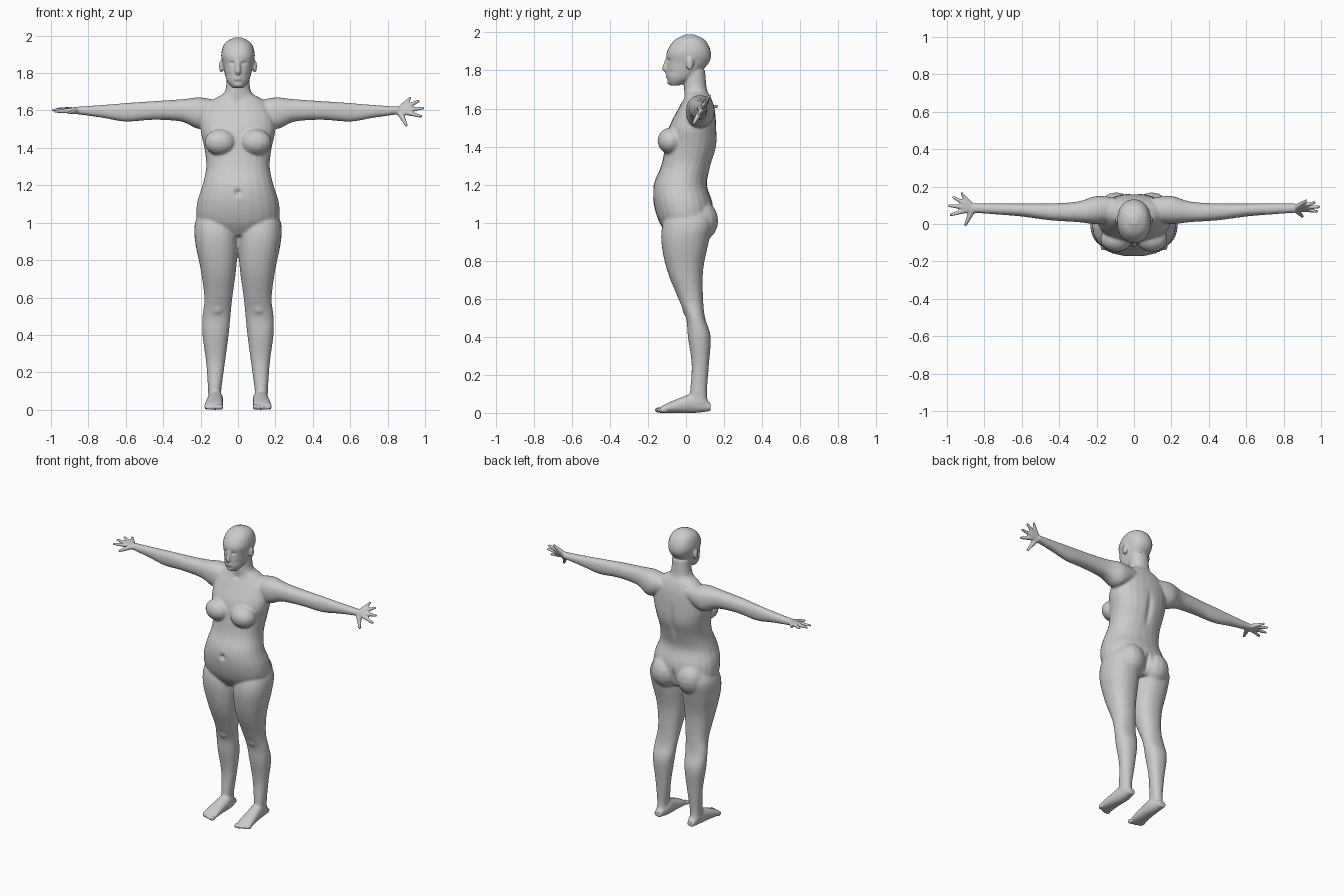
import bpy, bmesh
from math import cos, sin, pi, radians, copysign
from mathutils import Vector, Matrix

if "Cube" in bpy.data.objects:
    bpy.data.objects.remove(bpy.data.objects["Cube"])

grey = (.6, .6, .6, 1)
skin = bpy.data.materials.new("plain_grey")
skin.use_nodes = True
skin.diffuse_color = grey
skin.node_tree.nodes["Principled BSDF"].inputs["Base Color"].default_value = grey

bm = bmesh.new()
SIDES = 24
STEPS = 4


def smooth_path(rows):
    """Pass a smooth spline through the section rows."""
    rows = [Vector(row) for row in rows]
    padded = [rows[0]] + rows + [rows[-1]]
    path = []
    for before, start, end, after in zip(padded, padded[1:], padded[2:], padded[3:]):
        for step in range(STEPS):
            t = step / STEPS
            ease = t * t * (3 - 2 * t)
            leave = (end - before) / 2
            arrive = (after - start) / 2
            path.append(start.lerp(end, ease) + leave * t * (1 - t) ** 2 - arrive * t * t * (1 - t))
    return path + [rows[-1]]


def round_off(value):
    """Make an oval section slightly boxy."""
    return copysign(abs(value) ** .9, value)


def loft(rows, axis, side=1):
    """Each row is a position on the axis, then low and high of both cross directions."""
    rings = []
    for along, a_low, a_high, b_low, b_high in smooth_path(rows):
        ring = []
        for k in range(SIDES):
            turn = 2 * pi * k / SIDES
            a = (a_low + a_high) / 2 + (a_high - a_low) / 2 * round_off(cos(turn))
            b = (b_low + b_high) / 2 + (b_high - b_low) / 2 * round_off(sin(turn))
            x, y, z = {"x": (along, a, b), "y": (a, along, b), "z": (a, b, along)}[axis]
            ring.append(bm.verts.new((x * side, y, z)))
        rings.append(ring)
    faces = [bm.faces.new((low[k - 1], low[k], high[k], high[k - 1]))
             for low, high in zip(rings, rings[1:]) for k in range(SIDES)]
    faces += [bm.faces.new(rings[0]), bm.faces.new(rings[-1])]
    bmesh.ops.recalc_face_normals(bm, faces=faces)


def even_loft(rows, axis):
    """Loft a part that is the same on both sides of the middle."""
    loft([(along, -half, half, low, high) for along, half, low, high in rows], axis)


def ball(centre, size, side=1):
    x, y, z = centre
    place = Matrix.Translation((x * side, y, z)) @ Matrix.Diagonal((*size, 1))
    bmesh.ops.create_uvsphere(bm, u_segments=16, v_segments=10, radius=1, matrix=place)


def finger(base, tip, thick, thin):
    """A tapered rod with a round tip."""
    line = tip - base
    place = Matrix.Translation((base + tip) / 2) @ line.to_track_quat("Z", "Y").to_matrix().to_4x4()
    bmesh.ops.create_cone(bm, cap_ends=True, segments=12, radius1=thick, radius2=thin,
                          depth=line.length, matrix=place)
    ball(tip, [thin] * 3)


# Torso and neck
even_loft([(.93, .1, -.09, .1), (1, .21, -.14, .14), (1.1, .22, -.17, .14), (1.2, .19, -.17, .11),
           (1.3, .17, -.13, .13), (1.4, .18, -.11, .16), (1.5, .2, -.09, .16), (1.6, .18, -.04, .15),
           (1.66, .13, -.01, .13), (1.7, .07, -.01, .11), (1.8, .06, -.01, .1)], "z")

# Head, nose, lips and chin
even_loft([(1.72, .03, -.08, -.04), (1.76, .06, -.1, .04), (1.84, .08, -.1, .12), (1.9, .09, -.1, .13),
           (1.96, .07, -.06, .1), (1.99, .02, 0, .04)], "z")
even_loft([(1.79, .01, -.11, -.08), (1.81, .016, -.125, -.08), (1.87, .009, -.105, -.08)], "z")
for lip in (1.767, 1.778):
    ball((0, -.095, lip), (.023, .013, .006))
ball((0, -.084, 1.74), (.024, .015, .016))

for side in (-1, 1):
    # Ear, breast, buttock and kneecap
    ball((.09, .02, 1.835), (.011, .02, .034), side)
    ball((.095, -.08, 1.43), (.085, .07, .07), side)
    ball((.095, .07, 1.01), (.1, .1, .11), side)
    ball((.11, .01, .55), (.04, .03, .045), side)

    # Leg
    loft([(1.08, .04, .19, -.08, .11), (1, .01, .23, -.12, .14), (.9, 0, .23, -.13, .12),
          (.75, .01, .2, -.1, .09), (.6, .03, .18, -.04, .09), (.5, .04, .19, 0, .1),
          (.4, .05, .19, .01, .13), (.25, .07, .17, .03, .12), (.1, .09, .16, .02, .11),
          (.05, .09, .16, .02, .12)], "z", side)

    # Foot and toes
    loft([(.13, .1, .15, .01, .05), (.05, .08, .16, 0, .1), (-.03, .08, .17, 0, .08),
          (-.12, .08, .18, 0, .04), (-.14, .09, .17, 0, .02)], "y", side)
    for i in range(5):
        radius = .015 - i * .001
        ball((.09 + i * .02, -.145 + i * i * .002, radius), (radius * .8, radius * 1.3, radius), side)

    # Arm
    loft([(.1, .02, .14, 1.56, 1.65), (.2, 0, .15, 1.5, 1.67), (.3, .01, .12, 1.54, 1.66),
          (.45, .02, .11, 1.55, 1.65), (.6, .04, .11, 1.54, 1.64), (.72, .05, .11, 1.56, 1.63),
          (.86, .06, .11, 1.58, 1.62)], "x", side)

    # Hand: thumb and fingers fan out from the palm, with the left hand rolled thumb down
    roll = radians(60 if side > 0 else 8)
    palm = Vector((.86 * side, .085, 1.6))
    for angle, reach, thick in ((-66, .1, .02), (-17, .125, .018), (6, .13, .018),
                                (29, .12, .018), (52, .1, .018)):
        fan = radians(angle)
        spread = Vector((side * cos(fan), sin(fan) * cos(roll), sin(fan) * sin(roll)))
        finger(palm, palm + spread * reach, thick, .008)

# Fuse the parts into one skin
rough = bpy.data.meshes.new("body")
bm.to_mesh(rough)
bm.free()
body = bpy.data.objects.new("body", rough)
bpy.context.collection.objects.link(body)
fuse = body.modifiers.new("fuse", "REMESH")
fuse.mode = "VOXEL"
fuse.voxel_size = .0065
fused = bpy.data.meshes.new_from_object(body.evaluated_get(bpy.context.evaluated_depsgraph_get()))
body.modifiers.clear()
body.data = fused

# Soft dents: navel, spine, cleft, collar notch, eye sockets, eyelids and cheeks
dents = [((0, -.17, 1.16), (.025, .05, .025), .02), ((0, .16, 1.36), (.03, .06, .2), -.015),
         ((0, .15, 1), (.02, .08, .09), -.025), ((0, -.02, 1.65), (.025, .04, .02), .01)]
for side in (-1, 1):
    dents += [((side * .034, -.1, 1.853), (.024, .04, .013), .012),
              ((side * .034, -.1, 1.85), (.013, .04, .008), -.005),
              ((side * .05, -.08, 1.79), (.025, .04, .02), .004)]
soft = []
for v in fused.vertices:
    x, y, z = v.co
    if abs(x) < .08 and z > .9:
        for (cx, cy, cz), (sx, sy, sz), push in dents:
            reach = ((x - cx) / sx) ** 2 + ((y - cy) / sy) ** 2 + ((z - cz) / sz) ** 2
            if reach < 1:
                v.co.y += push * (1 - reach) ** 2
    if abs(x) < .84 and .06 < z < 1.72:
        soft.append(v.index)

# Smooth the joins, keeping hands, face and toes crisp
joins = body.vertex_groups.new(name="joins")
joins.add(soft, 1, "REPLACE")
blend = body.modifiers.new("blend_joins", "SMOOTH")
blend.vertex_group = joins.name
blend.iterations = 9
polish = body.modifiers.new("polish", "SMOOTH")
polish.iterations = 1

fused.materials.clear()
fused.materials.append(skin)
fused.shade_smooth()
